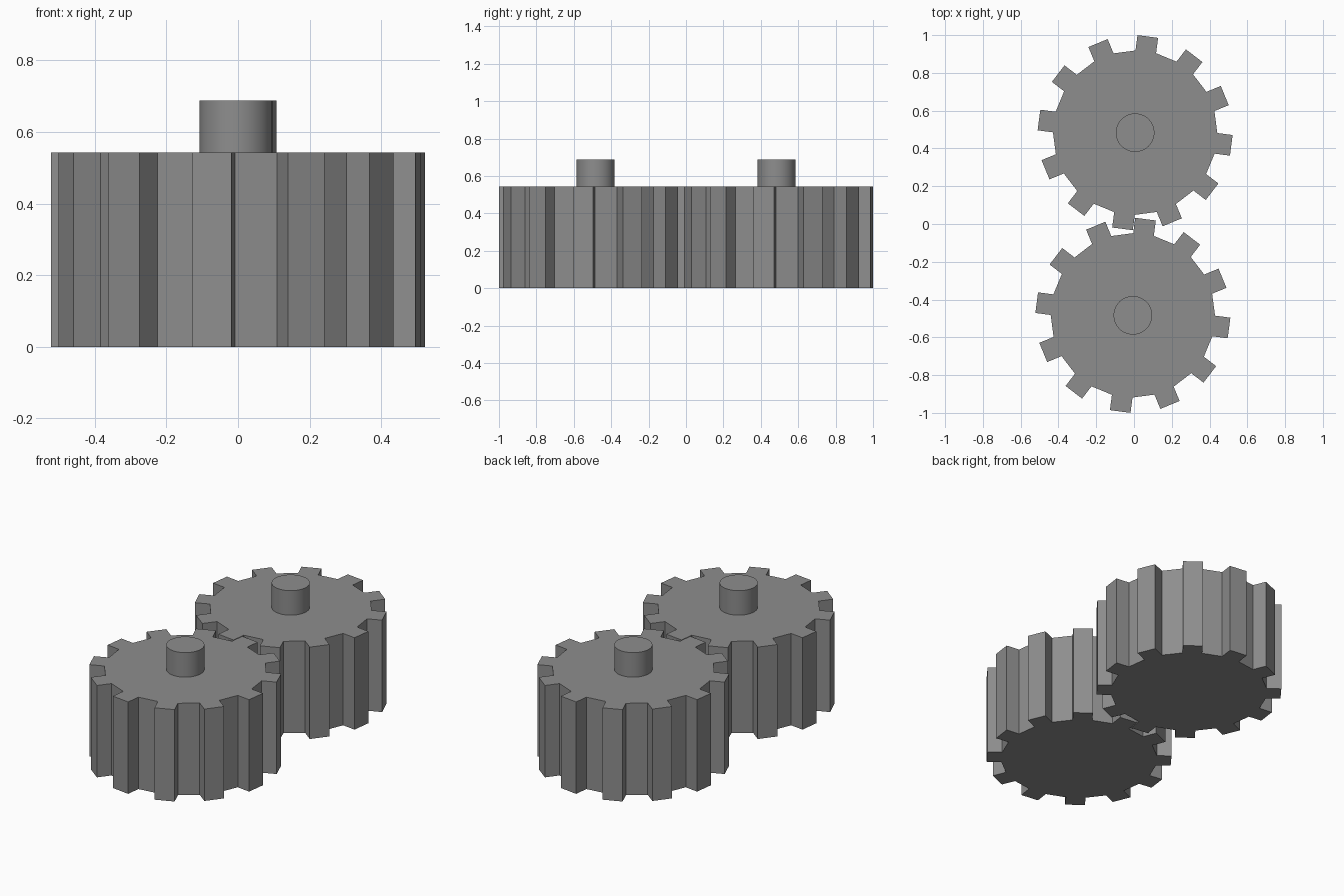
import bpy, bmesh, math
from mathutils import Matrix, Vector

cube = bpy.data.objects.get("Cube")
if cube:
    bpy.data.objects.remove(cube, do_unlink=True)

TEETH = 12
PHASE = math.radians(22.5)
ROOT, TIP, HALF_TOOTH = 0.435, 0.5135, 0.055
GEAR_H, SHAFT_R, SHAFT_TOP = 0.543, 0.102, 0.688

steel = bpy.data.materials.new("steel grey")
grey = (0.27, 0.27, 0.27, 1)
steel.diffuse_color = grey
steel.use_nodes = True
steel.node_tree.nodes["Principled BSDF"].inputs["Base Color"].default_value = grey


def add_object(name, bm, location):
    bmesh.ops.recalc_face_normals(bm, faces=bm.faces)
    mesh = bpy.data.meshes.new(name)
    bm.to_mesh(mesh)
    bm.free()
    mesh.materials.append(steel)
    obj = bpy.data.objects.new(name, mesh)
    obj.location = location
    bpy.context.collection.objects.link(obj)
    return obj


def gear(name, location):
    # Square tooth outline repeated around the wheel, then extruded
    base = math.sqrt(ROOT ** 2 - HALF_TOOTH ** 2)
    tooth = [(base, -HALF_TOOTH), (TIP, -HALF_TOOTH), (TIP, HALF_TOOTH), (base, HALF_TOOTH)]
    bm = bmesh.new()
    outline = []
    for i in range(TEETH):
        turn = Matrix.Rotation(PHASE + math.tau * i / TEETH, 3, "Z")
        outline += [bm.verts.new(turn @ Vector((x, y, 0))) for x, y in tooth]
    face = bm.faces.new(outline)
    grown = bmesh.ops.extrude_face_region(bm, geom=[face], use_keep_orig=True)
    top = [v for v in grown["geom"] if isinstance(v, bmesh.types.BMVert)]
    bmesh.ops.translate(bm, verts=top, vec=(0, 0, GEAR_H))
    add_object(name, bm, location)


def shaft(name, location):
    # Round axle standing on the wheel's upper face
    height = SHAFT_TOP - GEAR_H
    bm = bmesh.new()
    bmesh.ops.create_cone(bm, cap_ends=True, segments=48, radius1=SHAFT_R,
                          radius2=SHAFT_R, depth=height)
    x, y, z = location
    obj = add_object(name, bm, (x, y, GEAR_H + height / 2))
    bpy.ops.object.select_all(action="DESELECT")
    obj.select_set(True)
    bpy.context.view_layer.objects.active = obj
    bpy.ops.object.shade_smooth_by_angle(angle=math.radians(30))


# Two meshing wheels, one behind the other
for side, sign in (("back", 1), ("front", -1)):
    centre = (0.006 * sign, 0.4835 * sign, 0)
    gear(side + "_gear", centre)
    shaft(side + "_shaft", centre)
